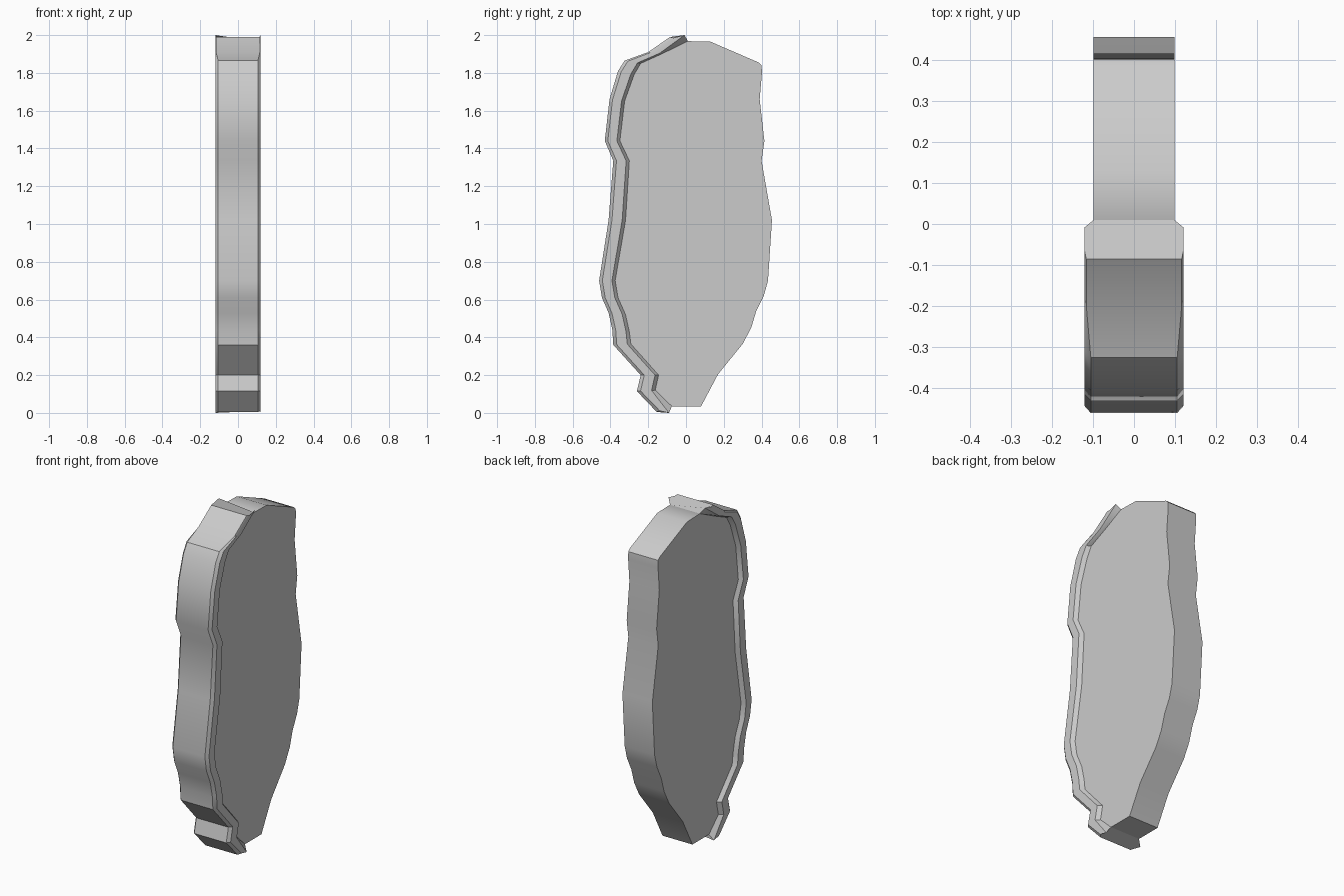
import bpy
import bmesh
import math

cube = bpy.data.objects.get("Cube")
if cube:
    bpy.data.objects.remove(cube, do_unlink=True)

grey = bpy.data.materials.new("plain grey")
grey.use_nodes = True
grey.diffuse_color = (0.6, 0.6, 0.6, 1)
grey.node_tree.nodes["Principled BSDF"].inputs["Base Color"].default_value = (0.6, 0.6, 0.6, 1)


def finish(name, bm):
    bmesh.ops.recalc_face_normals(bm, faces=bm.faces)
    mesh = bpy.data.meshes.new(name)
    bm.to_mesh(mesh)
    bm.free()
    mesh.materials.append(grey)
    obj = bpy.data.objects.new(name, mesh)
    bpy.context.collection.objects.link(obj)
    bpy.ops.object.select_all(action='DESELECT')
    obj.select_set(True)
    bpy.context.view_layer.objects.active = obj
    bpy.ops.object.shade_smooth_by_angle(angle=math.radians(30))
    return obj


# Front edge of the band (y, z), top to bottom
outer = [(-.085, 1.99), (-.2, 1.91), (-.325, 1.865), (-.36, 1.81), (-.405, 1.66),
         (-.43, 1.44), (-.385, 1.335), (-.41, 1.02), (-.46, .7), (-.445, .61),
         (-.41, .53), (-.39, .44), (-.385, .36), (-.24, .2), (-.26, .115), (-.155, .005)]
# Where the band meets the slab, point for point
inner = [(.01, 1.968), (-.125, 1.902), (-.24, 1.85), (-.275, 1.79), (-.325, 1.65),
         (-.35, 1.44), (-.3, 1.335), (-.32, 1.02), (-.375, .7), (-.36, .61),
         (-.32, .52), (-.3, .43), (-.292, .365), (-.145, .2), (-.163, .12), (-.075, .035)]
back = [(.08, .035), (.17, .205), (.3, .365), (.345, .45), (.372, .54), (.412, .62),
        (.434, .7), (.455, 1.02), (.4, 1.335), (.415, 1.44), (.39, 1.66), (.402, 1.8),
        (.4, 1.84), (.385, 1.855), (.13, 1.965)]

# Flat slab
bm = bmesh.new()
outline = inner + back
rings = [[bm.verts.new((x, y, z)) for y, z in outline] for x in (-.098, .098)]
bm.faces.new(rings[0])
bm.faces.new(rings[1])
for i in range(len(outline)):
    j = (i + 1) % len(outline)
    bm.faces.new((rings[0][i], rings[0][j], rings[1][j], rings[1][i]))
finish("slab", bm)

# Chamfered band swept along the front of the slab
bm = bmesh.new()
sections = []
last = len(outer) - 1
for i, (o, n) in enumerate(zip(outer, inner)):
    def at(t):
        return [a + (b - a) * t for a, b in zip(o, n)]
    shoulder = at(.8)
    if i == 0:
        shoulder = (-.008, 2.0)
    elif i == last:
        shoulder = (-.09, 0)
    face_half = .116 if i < 2 else .105
    half = [(face_half, o), (.12, at(.2)), (.12, shoulder), (.098, n)]
    ring = half + [(-x, p) for x, p in reversed(half)]
    sections.append([bm.verts.new((x, *p)) for x, p in ring])
for a, b in zip(sections, sections[1:]):
    for k in range(8):
        m = (k + 1) % 8
        bm.faces.new((a[k], a[m], b[m], b[k]))
bm.faces.new(sections[0])
bm.faces.new(sections[-1])
finish("edge_band", bm)
